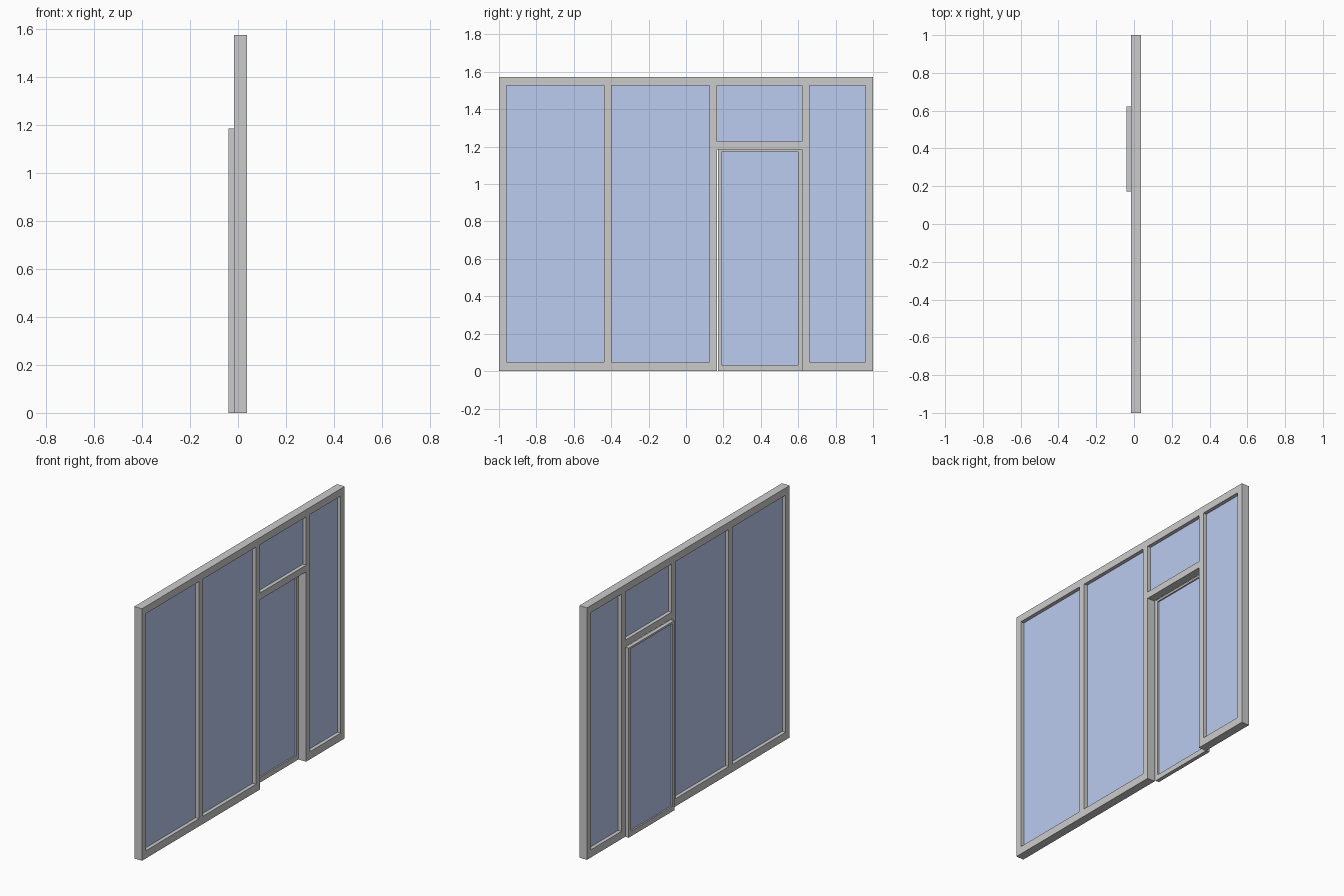
import bpy
import bmesh
from mathutils import Vector

if "Cube" in bpy.data.objects:
    bpy.data.objects.remove(bpy.data.objects["Cube"])

glass_mat = bpy.data.materials.new("blue_glass")
glass_mat.diffuse_color = (0.5, 0.6, 0.87, 1)
glass_mat.use_nodes = True
glass_mat.node_tree.nodes["Principled BSDF"].inputs["Base Color"].default_value = glass_mat.diffuse_color


def box(name, x, y, z, mat=None):
    """Axis-aligned box from (min, max) ranges."""
    bm = bmesh.new()
    bmesh.ops.create_cube(bm, size=1)
    size = Vector((x[1] - x[0], y[1] - y[0], z[1] - z[0]))
    mid = Vector((x[0] + x[1], y[0] + y[1], z[0] + z[1])) / 2
    bmesh.ops.scale(bm, vec=size, verts=bm.verts)
    bmesh.ops.translate(bm, vec=mid, verts=bm.verts)
    me = bpy.data.meshes.new(name)
    bm.to_mesh(me)
    bm.free()
    ob = bpy.data.objects.new(name, me)
    bpy.context.collection.objects.link(ob)
    if mat:
        me.materials.append(mat)
    return ob


FX = (-0.016, 0.037)      # wall frame depth
GX = (0.007, 0.014)       # wall glass depth
DX = (-0.04, -0.016)      # door leaf depth
DGX = (-0.031, -0.025)    # door glass depth
TOP, HEAD, SILL = 1.573, 1.528, 0.048

# Horizontal rails; the bottom one is broken by the doorway
box("top_rail", FX, (-1, 1), (HEAD, TOP))
box("bottom_rail_long", FX, (-1, 0.165), (0, SILL))
box("bottom_rail_short", FX, (0.619, 1), (0, SILL))

# Vertical posts
posts = [(-1, -0.96), (-0.438, -0.398), (0.125, 0.165), (0.619, 0.659), (0.96, 1)]
for p in posts:
    box("post", FX, p, (SILL, HEAD))

# Door transom
box("transom", FX, (0.165, 0.619), (1.185, 1.227))

# Glass between neighbouring posts, shorter above the door
for i, (a, b) in enumerate(zip(posts, posts[1:])):
    box("glass_pane", GX, (a[1], b[0]), (1.227 if i == 2 else SILL, HEAD), glass_mat)

# Door leaf: two stiles, two rails and a pane, set behind the frame
y0, y1, z1 = 0.172, 0.622, 1.184
gy, gz = (0.191, 0.598), (0.032, 1.172)
box("door_stile", DX, (y0, gy[0]), (0, z1))
box("door_stile", DX, (gy[1], y1), (0, z1))
box("door_bottom_rail", DX, gy, (0, gz[0]))
box("door_top_rail", DX, gy, (gz[1], z1))
box("door_glass", DGX, gy, gz, glass_mat)
